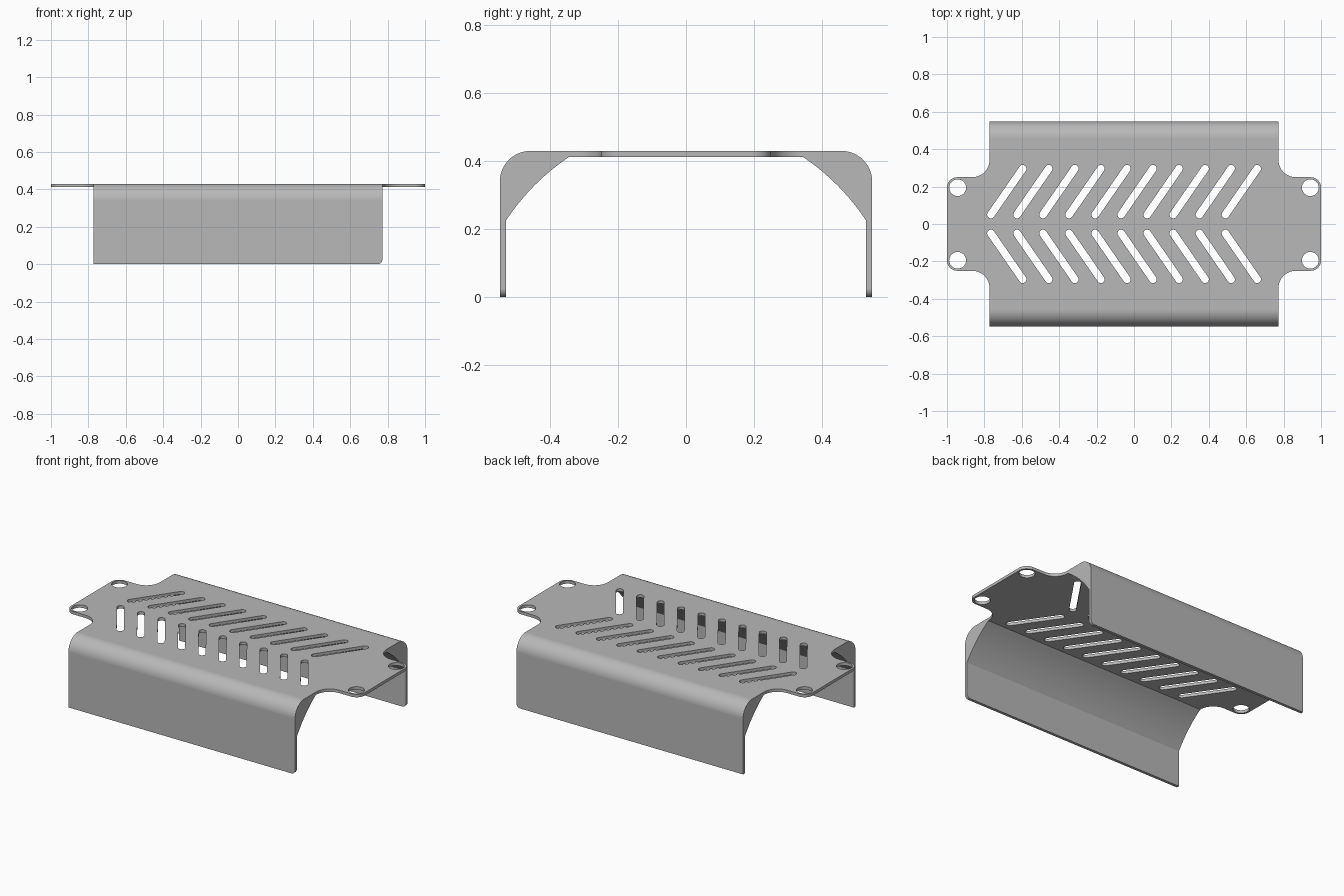
import bpy, bmesh, math
from mathutils import Vector

cube = bpy.data.objects.get("Cube")
if cube:
    bpy.data.objects.remove(cube, do_unlink=True)

HALF_W, HALF_L, BODY_X = 0.548, 1.0, 0.772    # overall half sizes
TOP, THICK = 0.43, 0.018                      # plate height and sheet thickness
EAR_Y, EAR_R, FILLET = 0.25, 0.055, 0.093     # mounting ears
BEND = 0.09                                   # outer bend radius

steel = bpy.data.materials.new("grey_steel")
steel.use_nodes = True
steel.diffuse_color = (0.48, 0.48, 0.48, 1)
steel.node_tree.nodes["Principled BSDF"].inputs["Base Color"].default_value = (0.48, 0.48, 0.48, 1)


def arc(cx, cy, r, a0, a1, n=12):
    angles = [math.radians(a0 + (a1 - a0) * i / n) for i in range(n + 1)]
    return [(cx + r * math.cos(a), cy + r * math.sin(a)) for a in angles]


def mirrored(half):
    """Close an outline by mirroring it across its first coordinate."""
    return half + [(-a, b) for a, b in reversed(half)]


def add_prism(bm, points, depth):
    """Extrude a closed outline of 3D points along a vector."""
    face = bm.faces.new([bm.verts.new(p) for p in points])
    moved = bmesh.ops.extrude_face_region(bm, geom=[face], use_keep_orig=True)["geom"]
    verts = [v for v in moved if isinstance(v, bmesh.types.BMVert)]
    bmesh.ops.translate(bm, vec=Vector(depth), verts=verts)


def make_object(name, bm):
    bmesh.ops.recalc_face_normals(bm, faces=bm.faces[:])
    mesh = bpy.data.meshes.new(name)
    bm.to_mesh(mesh)
    bm.free()
    mesh.materials.append(steel)
    obj = bpy.data.objects.new(name, mesh)
    bpy.context.collection.objects.link(obj)
    return obj


# Cover: bent channel section with thickened inner corners, run along x
outer = arc(HALF_W - BEND, TOP - BEND, BEND, 90, 0)
low, high = Vector((HALF_W - THICK, 0.225)), Vector((0.345, TOP - THICK))
chord = high - low
bulge = Vector((chord.y, -chord.x)).normalized() * 0.013
inner = []
for i in range(11):
    t = i / 10
    inner.append(tuple(low + chord * t + bulge * 4 * t * (1 - t)))
section = mirrored(outer + [(HALF_W, 0), (HALF_W - THICK, 0)] + inner)
bm = bmesh.new()
add_prism(bm, [(-1.1, y, z) for y, z in section], (2.2, 0, 0))
cover = make_object("vented_cover", bm)

# Plan outline with filleted, rounded mounting ears
quarter = [(BODY_X, HALF_W + 0.1)]
quarter += arc(BODY_X + FILLET, EAR_Y + FILLET, FILLET, 180, 270)
quarter += arc(HALF_L - EAR_R, EAR_Y - EAR_R, EAR_R, 90, 0)
right_half = quarter + [(x, -y) for x, y in reversed(quarter)]
bm = bmesh.new()
add_prism(bm, [(x, y, -0.1) for x, y in mirrored(right_half)], (0, 0, 0.7))
plan = make_object("plan_cutter", bm)

# Vent slots in a herringbone, and the four screw holes
bm = bmesh.new()
lean = math.degrees(math.atan2(0.246, 0.17))
for side in (1, -1):
    for i in range(10):
        x = -0.765 + i * 0.1393
        slot = arc(x + 0.17, 0.296, 0.02, lean - 90, lean + 90)
        slot += arc(x, 0.05, 0.02, lean + 90, lean + 270)
        add_prism(bm, [(a, side * b, 0.35) for a, b in slot], (0, 0, 0.2))
    for end in (1, -1):
        hole = arc(end * 0.943, side * 0.194, 0.045, 0, 348.75, 31)
        add_prism(bm, [(a, b, 0.35) for a, b in hole], (0, 0, 0.2))
openings = make_object("opening_cutter", bm)

bpy.ops.object.select_all(action='DESELECT')
bpy.context.view_layer.objects.active = cover
cover.select_set(True)
for cutter, operation in ((plan, 'INTERSECT'), (openings, 'DIFFERENCE')):
    mod = cover.modifiers.new(cutter.name, 'BOOLEAN')
    mod.object, mod.operation, mod.solver = cutter, operation, 'EXACT'
    bpy.ops.object.modifier_apply(modifier=mod.name)
    bpy.data.objects.remove(cutter, do_unlink=True)

# Round the lower wall corners at the +x end
bm = bmesh.new()
bm.from_mesh(cover.data)
corners = [e for e in bm.edges
           if all(v.co.z < 0.001 and v.co.x > BODY_X - 0.001 for v in e.verts)]
bmesh.ops.bevel(bm, geom=corners, offset=0.025, segments=6, profile=0.5, affect='EDGES')
bm.to_mesh(cover.data)
bm.free()

# Smooth bends, crisp cut edges
bpy.ops.object.shade_smooth_by_angle(angle=math.radians(25))
weighted = cover.modifiers.new("flat_plate_normals", 'WEIGHTED_NORMAL')
weighted.keep_sharp = True
